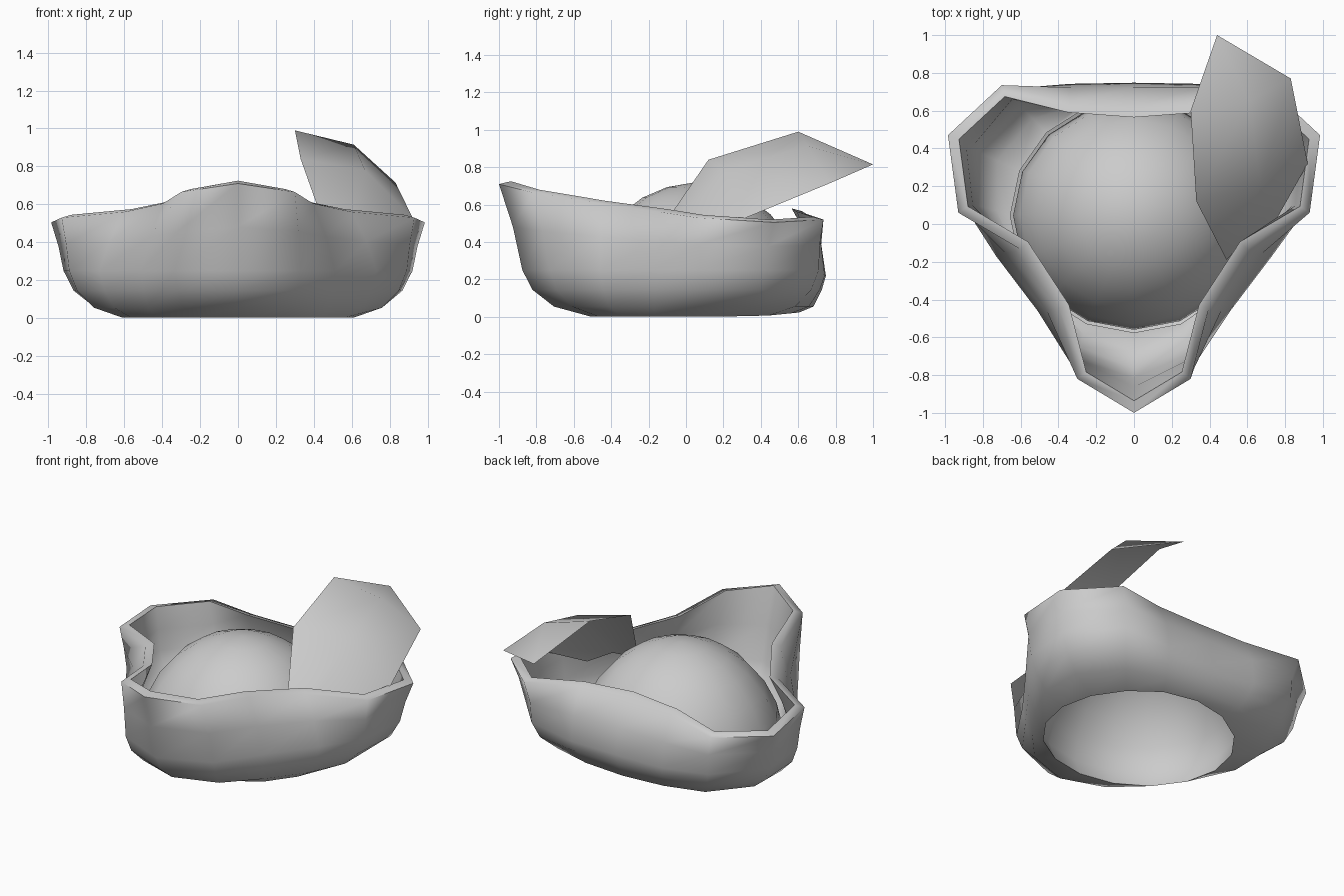
import bpy, bmesh, math
from mathutils import Vector

if "Cube" in bpy.data.objects:
    bpy.data.objects.remove(bpy.data.objects["Cube"])


def make_object(name, verts, faces, angle):
    mesh = bpy.data.meshes.new(name)
    mesh.from_pydata(verts, [], faces)
    bm = bmesh.new()
    bm.from_mesh(mesh)
    bmesh.ops.recalc_face_normals(bm, faces=bm.faces)
    bm.to_mesh(mesh)
    bm.free()
    obj = bpy.data.objects.new(name, mesh)
    bpy.context.collection.objects.link(obj)
    bpy.ops.object.select_all(action='DESELECT')
    obj.select_set(True)
    bpy.context.view_layer.objects.active = obj
    bpy.ops.object.shade_smooth_by_angle(angle=math.radians(angle))
    return obj


def mirror_ring(half):
    pts = [Vector(p) for p in half]
    return pts + [Vector((-p.x, p.y, p.z)) for p in pts[-2:0:-1]]


def lerp_ring(a, b, t, tz=None, z=None):
    out = []
    for p, q in zip(a, b):
        v = p.lerp(q, t)
        v.z = z if z is not None else p.z + (q.z - p.z) * (t if tz is None else tz)
        out.append(v)
    return out


def inset(ring, d, dz):
    out = []
    n = len(ring)
    for i, p in enumerate(ring):
        e1 = (p - ring[i - 1]).xy.normalized()
        e2 = (ring[(i + 1) % n] - p).xy.normalized()
        n1, n2 = Vector((-e1.y, e1.x)), Vector((-e2.y, e2.x))
        m = (n1 + n2) / (1 + n1.dot(n2))
        out.append(Vector((p.x + m.x * d, p.y + m.y * d, p.z + dz)))
    return out


def ellipse(rx, ry, cy, z, n=16):
    return [Vector((rx * math.sin(a), cy - ry * math.cos(a), z))
            for a in (2 * math.pi * i / n for i in range(n))]


def loft(rings):
    n = len(rings[0])
    verts = [v for r in rings for v in r]
    faces = [(k * n + i, k * n + (i + 1) % n, (k + 1) * n + (i + 1) % n, (k + 1) * n + i)
             for k in range(len(rings) - 1) for i in range(n)]
    return verts, faces


# Shell: three-lobed pinched rim over a rounded body, with an inner skin
rim = mirror_ring([(0, -1, .71), (.30, -.82, .665), (.395, -.45, .605), (.60, -.135, .56),
                   (.93, .06, .53), (.985, .47, .505), (.70, .735, .52),
                   (.34, .645, .55), (0, .62, .565)])
mid = mirror_ring([(0, -.875, .25), (.33, -.73, .25), (.51, -.46, .25), (.73, -.17, .25),
                   (.89, .08, .25), (.92, .42, .25), (.66, .71, .25),
                   (.34, .742, .22), (0, .748, .22)])
base = ellipse(.61, .56, .045, .003)
for v in base:
    v.z += max(0, v.y - .4) * .1
upper = lerp_ring(rim, mid, .6, .5)
for u, r, m in zip(upper, rim, mid):
    if r.y > .55:
        u.xy = r.xy.lerp(m.xy, .8)
low1 = lerp_ring(mid, base, .15, z=.145)
low2 = lerp_ring(mid, base, .47, z=.055)
outer = [base, low2, low1, mid, upper, rim]
inner = [inset(rim, .055, .015), inset(upper, .055, .01), inset(mid, .055, .01),
         inset(low1, .05, .025), inset(low2, .03, .04), ellipse(.655, .62, .045, .09)]
make_object("shell", *loft(outer + inner), 75)

# Dome rising from the opening in the underside
rings = [base, ellipse(.64, .605, .045, .12)]
for deg in (22, 36, 50, 63, 76):
    a = math.radians(deg)
    rings.append(ellipse(.65 * math.cos(a), .625 * math.cos(a), .05, .715 * math.sin(a)))
verts, faces = loft(rings)
top = len(verts)
verts.append(Vector((0, .05, .72)))
faces += [(top - 16 + i, top - 16 + (i + 1) % 16, top) for i in range(16)]
make_object("dome", verts, faces, 60)

# Leaf: folded thin sheet standing inside the rim
leaf = [(.49, -.19, .39), (.60, -.07, .44), (.74, .0, .37),
        (.33, .12, .84), (.67, .20, .78), (.92, .32, .53),
        (.30, .60, .99), (.61, .65, .915), (.83, .77, .715),
        (.44, 1.0, .815)]
leaf_faces = [(r + c, r + c + 1, r + c + 4, r + c + 3) for r in (0, 3) for c in (0, 1)]
leaf_faces += [(6, 7, 9), (7, 8, 9)]
make_object("leaf", leaf, leaf_faces, 80)
